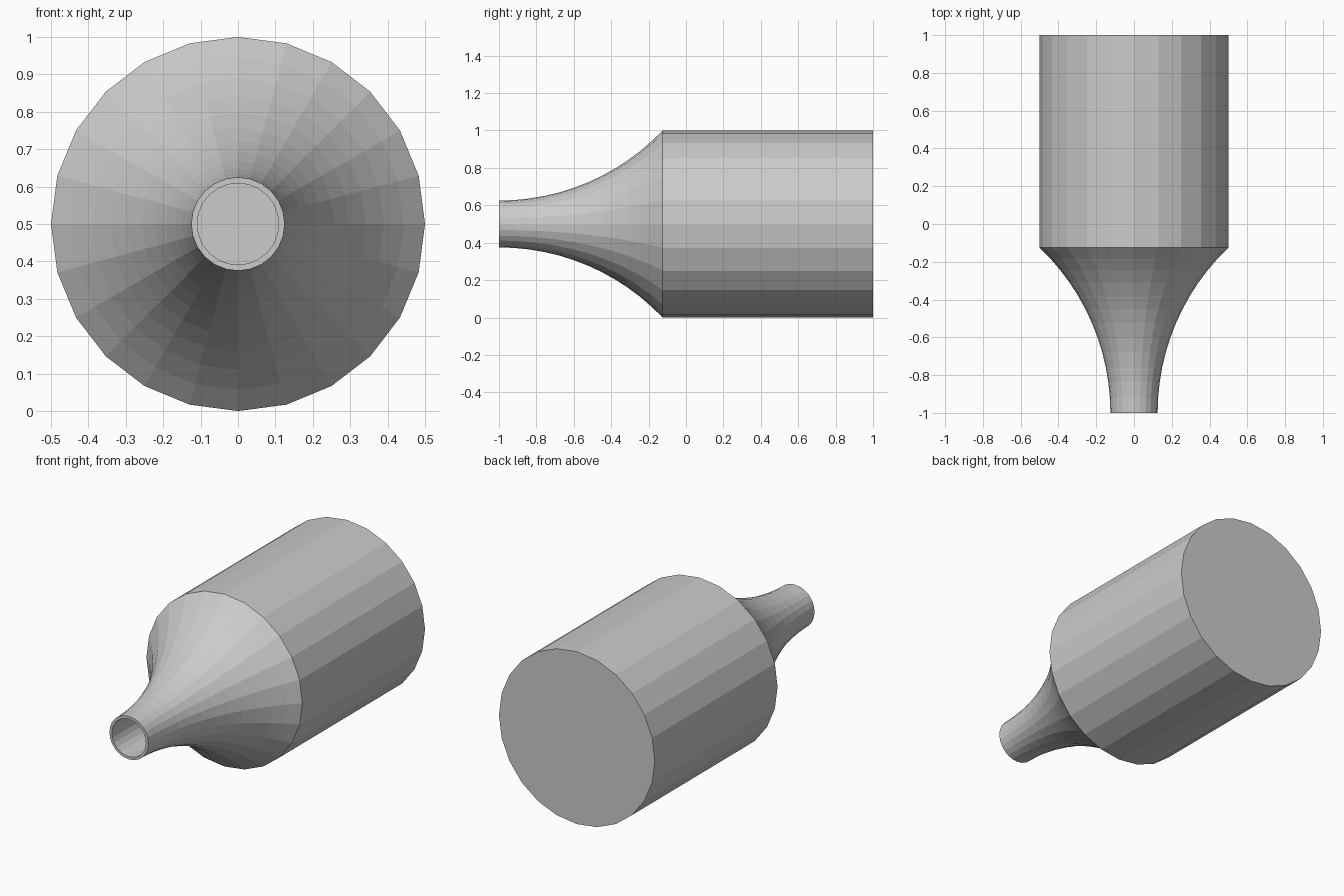
import bpy, bmesh
from math import sin, cos, asin, pi

if "Cube" in bpy.data.objects:
    bpy.data.objects.remove(bpy.data.objects["Cube"])

SIDES = 24
CZ = 0.5


def lathe_y(name, profile):
    """Revolve (radius, y) points around the horizontal axis at z = CZ and cap both ends."""
    bm = bmesh.new()
    rings = []
    for r, y in profile:
        rings.append([bm.verts.new((r * sin(2 * pi * i / SIDES), y,
                                    CZ + r * cos(2 * pi * i / SIDES)))
                      for i in range(SIDES)])
    for a, b in zip(rings, rings[1:]):
        for i in range(SIDES):
            j = (i + 1) % SIDES
            bm.faces.new((a[i], a[j], b[j], b[i]))
    bm.faces.new(rings[0])
    bm.faces.new(rings[-1])
    bmesh.ops.recalc_face_normals(bm, faces=bm.faces)
    mesh = bpy.data.meshes.new(name)
    bm.to_mesh(mesh)
    bm.free()
    obj = bpy.data.objects.new(name, mesh)
    bpy.context.collection.objects.link(obj)
    return obj


# Flared neck: circular arc from the mouth to the shoulder
length, rise = 0.875, 0.375
arc_r = (length ** 2 + rise ** 2) / (2 * rise)
sweep = asin(length / arc_r)
STEPS = 12
neck = [(0.125 + arc_r * (1 - cos(sweep * k / STEPS)),
         -1 + arc_r * sin(sweep * k / STEPS)) for k in range(STEPS + 1)]

# Bore floor, bore mouth, neck, then the straight barrel
bore = [(0.109, -0.125), (0.109, -1.0)]
lathe_y("flared_barrel", bore + neck + [(0.5, 1.0)])
